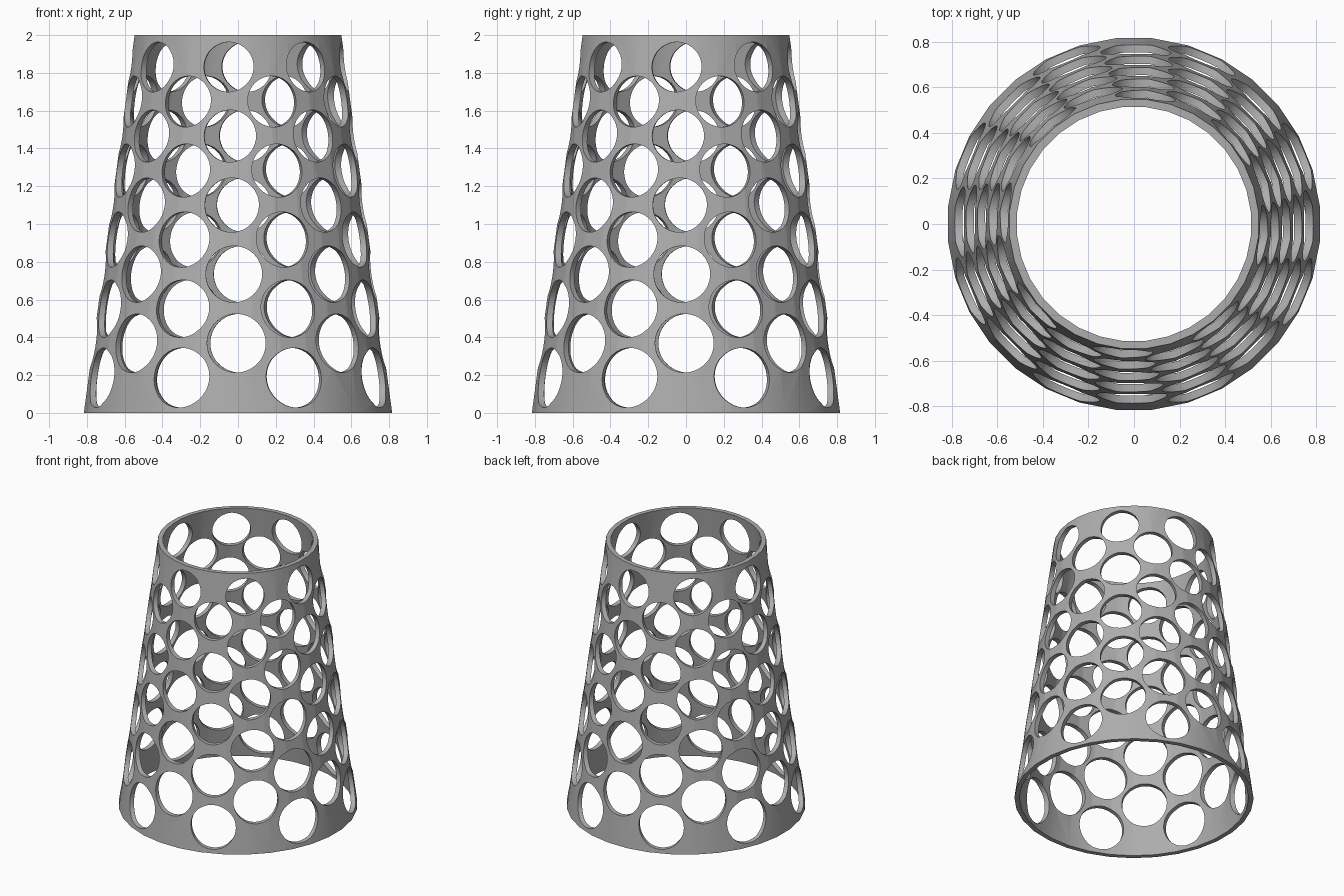
import bpy, bmesh, math
from mathutils import Matrix

if "Cube" in bpy.data.objects:
    bpy.data.objects.remove(bpy.data.objects["Cube"])

HEIGHT, R_BOTTOM, R_TOP, WALL = 2.0, 0.82, 0.55, 0.034
SIDES, ROWS, PER_ROW = 32, 10, 8

grey = bpy.data.materials.new("grey")
grey.diffuse_color = (0.42, 0.42, 0.42, 1)
grey.use_nodes = True
grey.node_tree.nodes["Principled BSDF"].inputs["Base Color"].default_value = grey.diffuse_color


def make_object(name, bm):
    bmesh.ops.recalc_face_normals(bm, faces=bm.faces)
    mesh = bpy.data.meshes.new(name)
    bm.to_mesh(mesh)
    bm.free()
    mesh.materials.append(grey)
    ob = bpy.data.objects.new(name, mesh)
    bpy.context.collection.objects.link(ob)
    return ob


# Tapered open tube: wall profile swept around the axis
bm = bmesh.new()
profile = [(R_BOTTOM, 0), (R_TOP, HEIGHT), (R_TOP - WALL, HEIGHT), (R_BOTTOM - WALL, 0)]
rings = []
for i in range(SIDES):
    a = (i + 0.5) * math.tau / SIDES
    rings.append([bm.verts.new((r * math.cos(a), r * math.sin(a), z)) for r, z in profile])
for i in range(SIDES):
    a, b = rings[i], rings[(i + 1) % SIDES]
    for k in range(4):
        n = (k + 1) % 4
        bm.faces.new((a[k], b[k], b[n], a[n]))
shell = make_object("perforated_shell", bm)

# Round holes: staggered rows that shrink and twist slightly upward
bm = bmesh.new()
for row in range(ROWS):
    z = 0.186 + row * 0.1828
    radius = 0.158 - row * 0.0029
    wall_r = R_BOTTOM + (R_TOP - R_BOTTOM) * z / HEIGHT
    for k in range(PER_ROW):
        angle = math.radians(45 * k + 22.5 * ((row + 1) % 2) - 0.1 - 0.55 * row)
        place = (Matrix.Rotation(angle, 4, 'Z')
                 @ Matrix.Translation((wall_r - 0.01, 0, z))
                 @ Matrix.Rotation(math.pi / 2, 4, 'Y'))
        bmesh.ops.create_cone(bm, cap_ends=True, segments=48, radius1=radius,
                              radius2=radius, depth=0.2, matrix=place)
cutter = make_object("hole_cutter", bm)
cutter.hide_render = True

cut = shell.modifiers.new("holes", 'BOOLEAN')
cut.operation = 'DIFFERENCE'
cut.solver = 'EXACT'
cut.use_self = True
cut.object = cutter

bpy.context.view_layer.objects.active = shell
shell.select_set(True)
bpy.ops.object.modifier_apply(modifier=cut.name)
bpy.data.objects.remove(cutter)
bpy.ops.object.shade_smooth_by_angle(angle=math.radians(30))
